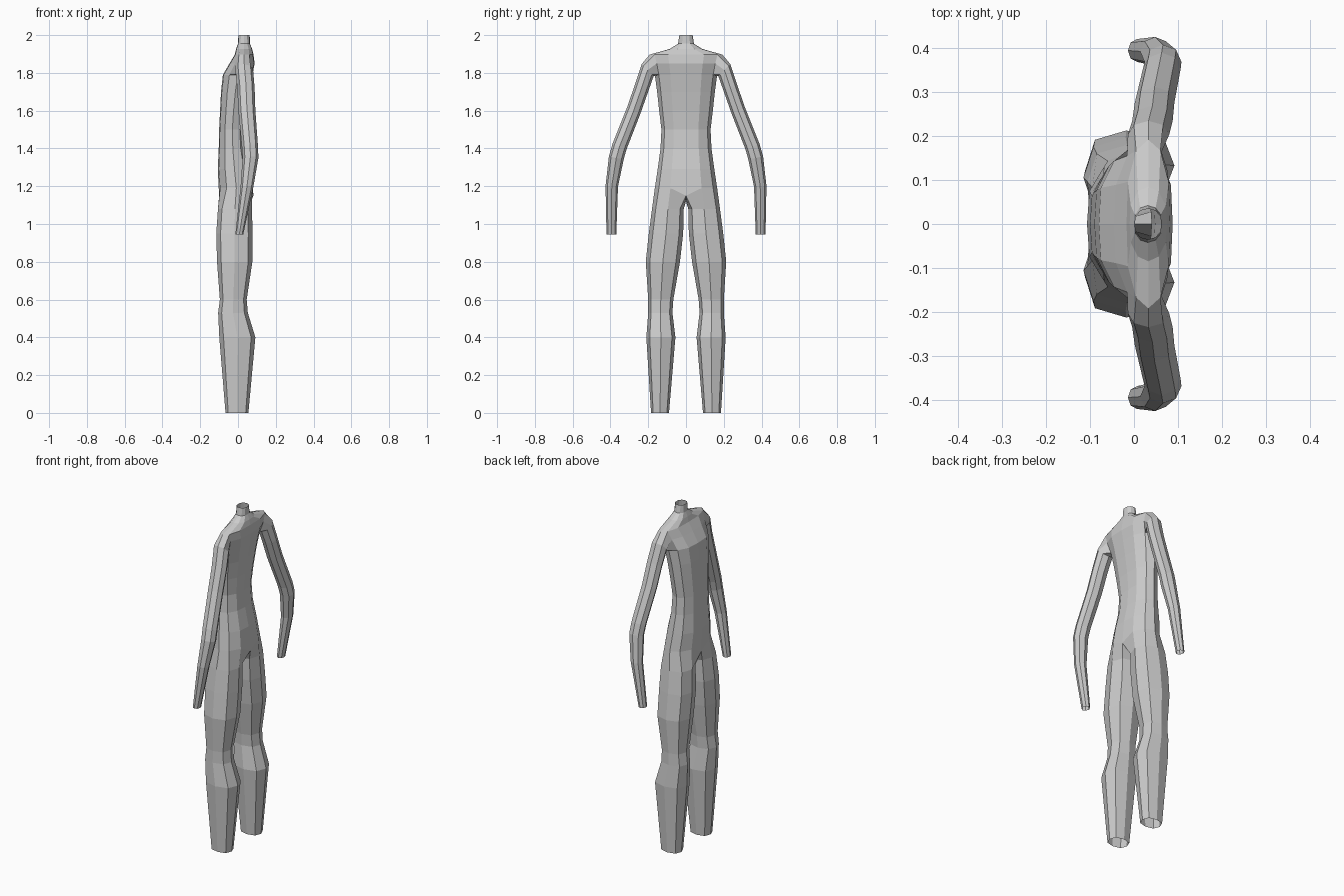
import bpy, bmesh, math
from mathutils import Vector

if "Cube" in bpy.data.objects:
    bpy.data.objects.remove(bpy.data.objects["Cube"])

bm = bmesh.new()


def add_ring(points):
    return [bm.verts.new(p) for p in points]


def bridge(a, b, closed=False, skip=()):
    n = len(a)
    for i in range(n if closed else n - 1):
        if i not in skip:
            j = (i + 1) % n
            bm.faces.new((a[i], a[j], b[j], b[i]))


# Torso half rings, chest centre line to back centre line: z, chest x, back x, half width
TORSO = [
    (1.19, -0.10, 0.082, 0.165),
    (1.29, -0.107, 0.07, 0.15),
    (1.40, -0.102, 0.047, 0.135),
    (1.50, -0.10, 0.04, 0.13),
    (1.60, -0.095, 0.048, 0.142),
    (1.70, -0.09, 0.062, 0.153),
    (1.79, -0.08, 0.077, 0.165),   # armpit
    (1.85, -0.045, 0.088, 0.178),
    (1.897, -0.017, 0.082, 0.192),  # shoulder top
    (1.927, -0.01, 0.075, 0.085),
    (1.955, 0.0, 0.063, 0.042),
    (2.00, 0.002, 0.062, 0.035),   # open neck
]
ACROSS = (0, 0.5, 0.87, 1, 0.87, 0.5, 0)
DEPTH = (0, 0.03, 0.22, 0.5, 0.78, 0.97, 1)
ARMPIT = 6

torso = []
for k, (z, xf, xb, w) in enumerate(TORSO):
    pts = [Vector((xf + (xb - xf) * d, w * a, z)) for a, d in zip(ACROSS, DEPTH)]
    if k == 0:  # hip line dips to the crotch
        pts[0].z = pts[6].z = 1.15
    torso.append(add_ring(pts))
for k in range(len(torso) - 1):
    hole = (2, 3) if k in (ARMPIT, ARMPIT + 1) else ()
    bridge(torso[k], torso[k + 1], skip=hole)

# Arm grows from the shoulder opening: x, y, z, x radius, cross radius, tilt
ARM = [
    (0.033, 0.203, 1.815, 0.047, 0.045, 45),
    (0.042, 0.235, 1.72, 0.046, 0.040, 30),
    (0.047, 0.277, 1.60, 0.045, 0.039, 24),
    (0.063, 0.352, 1.41, 0.043, 0.040, 18),
    (0.066, 0.369, 1.35, 0.042, 0.040, 12),
    (0.048, 0.393, 1.20, 0.034, 0.033, 4),
    (0.007, 0.395, 0.945, 0.021, 0.026, 0),
]
a, m, t = torso[ARMPIT:ARMPIT + 3]
ring = [a[2], a[3], a[4], m[4], t[4], t[3], t[2], m[2]]
for x, y, z, rx, rt, tilt in ARM:
    c, s = math.cos(math.radians(tilt)), math.sin(math.radians(tilt))
    pts = []
    for i in range(8):
        ang = (i - 1) * math.pi / 4
        r = rt * math.cos(ang)
        pts.append((x + rx * math.sin(ang), y - r * c, z - r * s))
    nxt = add_ring(pts)
    bridge(ring, nxt, closed=True)
    ring = nxt
bm.verts.remove(m[3])  # unused centre of the shoulder opening

# Leg grows from the hip line and crotch: z, front x, back x, inner y, outer y
LEG = [
    (1.08, -0.106, 0.074, 0.012, 0.180),
    (0.95, -0.115, 0.077, 0.015, 0.197),
    (0.80, -0.111, 0.076, 0.032, 0.213),
    (0.60, -0.096, 0.046, 0.067, 0.200),
    (0.53, -0.105, 0.052, 0.072, 0.200),
    (0.40, -0.099, 0.092, 0.056, 0.210),
    (0.00, -0.066, 0.055, 0.090, 0.185),
]
ring = torso[0] + [bm.verts.new((-0.01, 0, 1.12))]
for z, xf, xb, yi, yo in LEG:
    pts = []
    for i in range(8):
        ang = (i - 3) * math.pi / 4
        k = 1.08 if i % 2 == 0 else 1.0  # slightly squared section
        pts.append(((xf + xb) / 2 + k * (xb - xf) / 2 * math.sin(ang),
                    (yi + yo) / 2 + k * (yo - yi) / 2 * math.cos(ang), z))
    nxt = add_ring(pts)
    bridge(ring, nxt, closed=True)
    ring = nxt

# Orient the faces outward, with the upper back as reference
bmesh.ops.recalc_face_normals(bm, faces=bm.faces)
bm.normal_update()
back = max((f for f in bm.faces if 1.6 < f.calc_center_median().z < 1.7
            and f.calc_center_median().y < 0.1), key=lambda f: f.calc_center_median().x)
if back.normal.x < 0:
    bmesh.ops.reverse_faces(bm, faces=bm.faces)

mesh = bpy.data.meshes.new("body")
bm.to_mesh(mesh)
bm.free()
body = bpy.data.objects.new("body", mesh)
bpy.context.collection.objects.link(body)

# Other half of the body
mirror = body.modifiers.new("mirror", 'MIRROR')
mirror.use_axis = (False, True, False)
mirror.use_mirror_merge = True
mirror.merge_threshold = 0.0005

grey = bpy.data.materials.new("plain grey")
grey.diffuse_color = (0.6, 0.6, 0.6, 1)
grey.use_nodes = True
grey.node_tree.nodes["Principled BSDF"].inputs["Base Color"].default_value = grey.diffuse_color
mesh.materials.append(grey)
